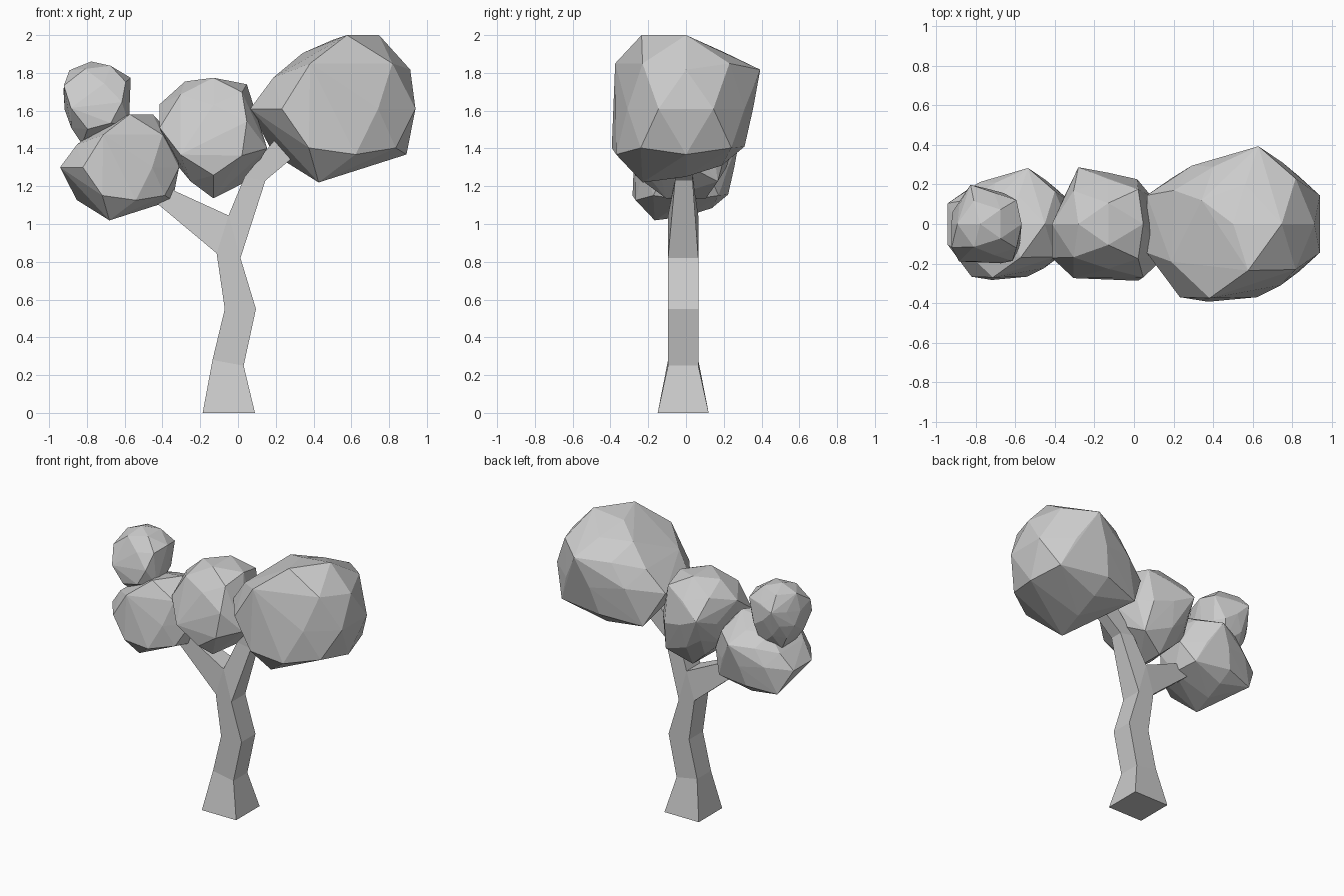
import bpy, bmesh
from math import radians

if "Cube" in bpy.data.objects:
    bpy.data.objects.remove(bpy.data.objects["Cube"])

# ---------- woody parts: lofts of four-sided sections ----------
# each station: left (x, z), right (x, z), front y, back y
def loft(name, stations):
    bm = bmesh.new()
    rings = []
    for lx, lz, rx, rz, y0, y1 in stations:
        rings.append([bm.verts.new(p) for p in
                      ((lx, y0, lz), (rx, y0, rz), (rx, y1, rz), (lx, y1, lz))])
    for a, b in zip(rings, rings[1:]):
        for i in range(4):
            j = (i + 1) % 4
            bm.faces.new((a[i], a[j], b[j], b[i]))
    bm.faces.new(rings[0][::-1])
    bm.faces.new(rings[-1])
    bmesh.ops.remove_doubles(bm, verts=bm.verts, dist=0.001)
    bmesh.ops.recalc_face_normals(bm, faces=bm.faces)
    me = bpy.data.meshes.new(name)
    bm.to_mesh(me)
    bm.free()
    ob = bpy.data.objects.new(name, me)
    bpy.context.collection.objects.link(ob)
    return ob

# trunk bending up into the right branch
loft("trunk_and_right_branch", [
    (-.187, 0, .09, 0, -.15, .12),
    (-.135, .28, .03, .25, -.095, .065),
    (-.07, .55, .095, .55, -.095, .065),
    (-.113, .845, .013, .82, -.095, .065),
    (-.05, 1.045, .013, .82, -.095, .065),
    (.035, 1.25, .145, 1.23, -.058, .035),
    (.19, 1.44, .30, 1.36, -.055, .03),
])

# left branch leaving the fork
loft("left_branch", [
    (-.113, .845, -.05, 1.045, -.095, .065),
    (-.43, 1.11, -.335, 1.175, -.06, .035),
    (-.52, 1.19, -.43, 1.25, -.055, .03),
])

# ---------- foliage: one faceted clump, reused four times ----------
clump_points = [
    (.075, -.235, .39), (.245, 0, .39), (0, 0, .365),                     # crown
    (-.16, .12, .295), (.06, .2, .3),
    (.41, 0, .207), (.315, .23, .24), (.315, -.23, .24),                  # upper ring
    (.127, .393, .207), (-.1, .29, .19), (-.3, .17, .15),
    (-.12, -.375, .24), (-.315, -.19, .165),
    (.4375, .145, 0), (.4375, -.145, 0), (-.4375, .145, 0),               # middle
    (-.4375, -.145, 0), (-.27, -.37, 0), (-.21, .295, .03),
    (.03, .355, 0), (.25, .31, 0), (.24, -.31, 0),
    (.39, 0, -.242), (.333, .24, -.207), (.333, -.24, -.207),             # lower ring
    (-.127, -.393, -.207), (.12, -.37, -.242), (-.315, .23, -.24),
    (-.02, .31, -.2),
    (-.075, -.23, -.39), (0, .19, -.3), (-.02, 0, -.36),                  # underside
]
bm = bmesh.new()
for p in clump_points:
    bm.verts.new(p)
hull = bmesh.ops.convex_hull(bm, input=bm.verts)
loose = [v for v in bm.verts if not v.link_faces]
bmesh.ops.delete(bm, geom=loose, context='VERTS')
bmesh.ops.recalc_face_normals(bm, faces=bm.faces)
clump = bpy.data.meshes.new("foliage_clump")
bm.to_mesh(clump)
bm.free()

for name, loc, size, tilt in [
    ("foliage_right", (.502, 0, 1.61), 1.0, 0),
    ("foliage_left", (-.627, 0, 1.30), .72, 0),
    ("foliage_middle", (-.13, 0, 1.455), .73, -90),
    ("foliage_small_top", (-.75, 0, 1.63), .505, -70),
]:
    ob = bpy.data.objects.new(name, clump)
    ob.location = loc
    ob.scale = (size,) * 3
    ob.rotation_euler = (0, radians(tilt), 0)
    bpy.context.collection.objects.link(ob)
